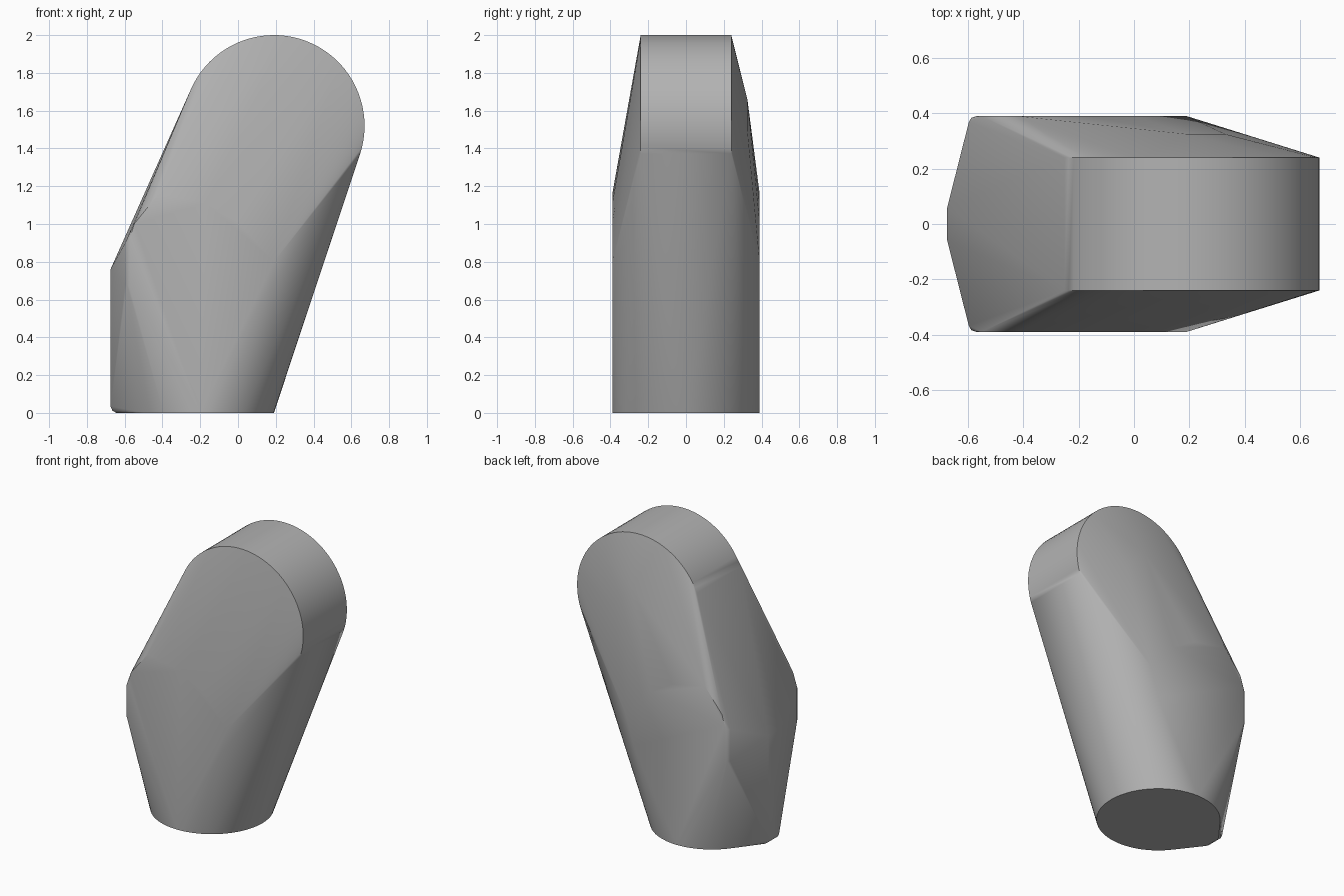
import bpy, bmesh
from math import cos, sin, radians

cube = bpy.data.objects.get("Cube")
if cube:
    bpy.data.objects.remove(cube, do_unlink=True)

# One plain grey material
grey = bpy.data.materials.new("plain grey")
grey.use_nodes = True
colour = (0.45, 0.45, 0.45, 1)
grey.diffuse_color = colour
bsdf = grey.node_tree.nodes["Principled BSDF"]
bsdf.inputs["Base Color"].default_value = colour
bsdf.inputs["Roughness"].default_value = 0.6


def arc(cx, cy, radius, start, end, steps):
    """Points along a circular arc, angles in degrees."""
    angles = [radians(start + (end - start) * i / steps) for i in range(steps + 1)]
    return [(cx + radius * cos(a), cy + radius * sin(a)) for a in angles]


points = []

# Round foot
points += [(x, y, 0) for x, y in arc(-0.2, 0, 0.39, 0, 354, 59)]

# Rounded head, narrower than the body
head = arc(0.19, 1.52, 0.48, -18, 157, 40)

# Flat cheek outline and the softened edge beside it
cheek = [(-0.57, 0.66), (-0.57, 0.93), (-0.55, 1.0), (-0.42, 1.16),
         (-0.17, 1.11), (0, 1.01), (0.19, 0.8), (0.13, 0.6)]
soft_edge = [(-0.588, 0.384), (-0.597, 0.368)]

for side in (-1, 1):
    points += [(x, side * 0.24, z) for x, z in head]
    points += [(x, side * 0.39, z) for x, z in cheek]
    points += [(x, side * y, z) for x, y in soft_edge for z in (0.68, 0.9)]
    # Narrow ridge on the right, chamfered at the foot
    points += [(x, side * 0.06, z) for x, z in
               [(-0.645, 0), (-0.665, 0.012), (-0.675, 0.035), (-0.675, 0.76)]]

# Slight bulge on the back of the head
points += [(0.19, 0.325, 1.66), (0.33, 0.325, 1.5)]

# Stretch one convex skin over all the outlines
bm = bmesh.new()
for p in points:
    bm.verts.new(p)
bmesh.ops.remove_doubles(bm, verts=bm.verts[:], dist=0.001)
bmesh.ops.convex_hull(bm, input=bm.verts[:], use_existing_faces=False)
loose = [v for v in bm.verts if not v.link_faces]
bmesh.ops.delete(bm, geom=loose, context='VERTS')
bmesh.ops.dissolve_limit(bm, angle_limit=radians(0.5),
                         verts=bm.verts[:], edges=bm.edges[:])
bmesh.ops.recalc_face_normals(bm, faces=bm.faces[:])

mesh = bpy.data.meshes.new("rounded_block")
bm.to_mesh(mesh)
bm.free()
mesh.materials.append(grey)
block = bpy.data.objects.new("rounded_block", mesh)
bpy.context.collection.objects.link(block)

bpy.ops.object.select_all(action='DESELECT')
block.select_set(True)
bpy.context.view_layer.objects.active = block
bpy.ops.object.shade_smooth_by_angle(angle=radians(30))
